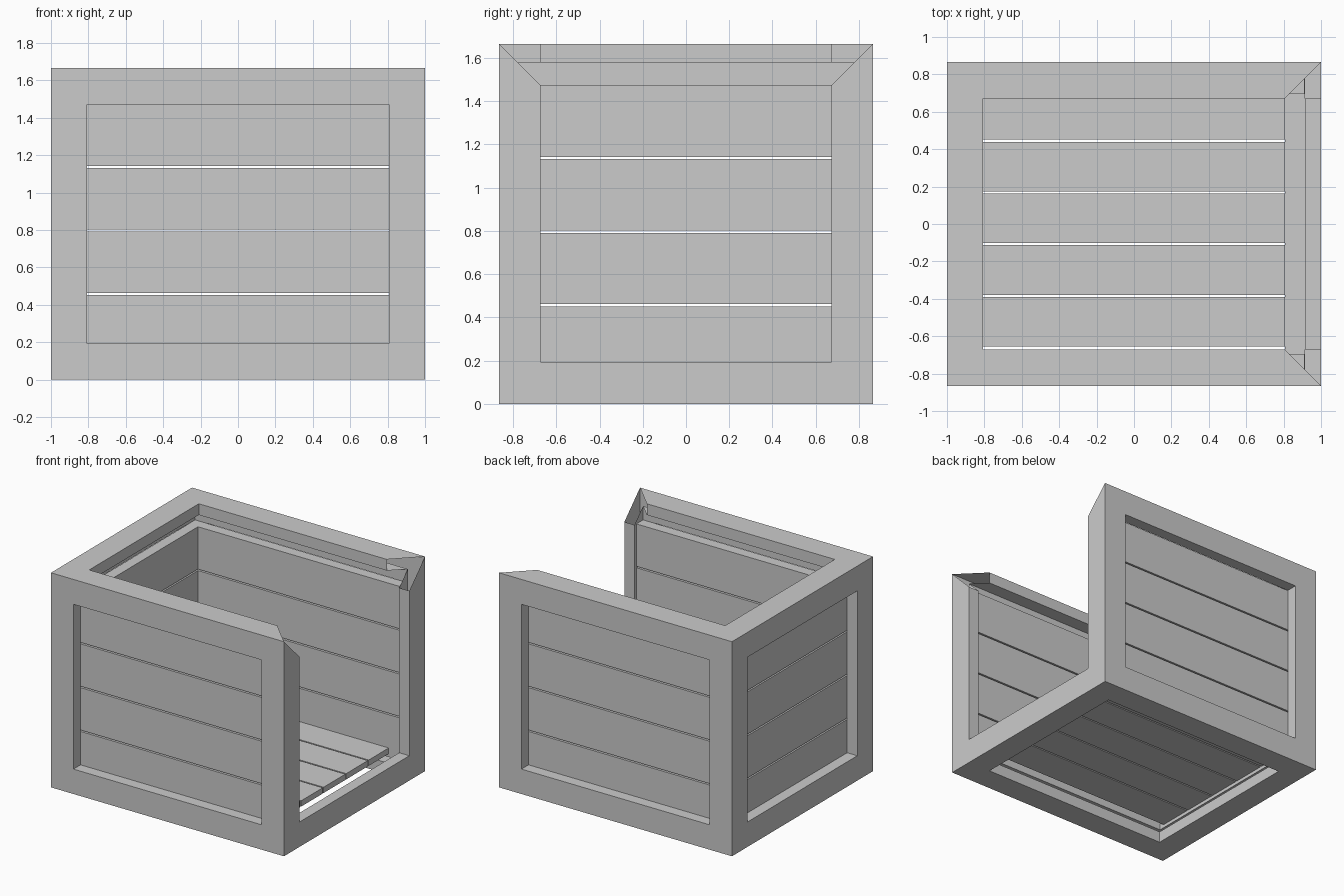
import bpy, bmesh
from mathutils import Vector

if "Cube" in bpy.data.objects:
    bpy.data.objects.remove(bpy.data.objects["Cube"])

HALF = Vector((1.0, 0.865, 0.8325))   # outer half sizes
BOARD = 0.193                         # width of frame boards
THICK = 0.087                         # thickness of frame boards
MID_Z = HALF.z
GAP = 0.011


def finish(name, bm):
    bmesh.ops.remove_doubles(bm, verts=bm.verts, dist=1e-5)
    bmesh.ops.recalc_face_normals(bm, faces=bm.faces)
    mesh = bpy.data.meshes.new(name)
    bm.to_mesh(mesh)
    bm.free()
    obj = bpy.data.objects.new(name, mesh)
    bpy.context.collection.objects.link(obj)
    return obj


def corner(axis, sign, signs, inset, depth):
    """Point on one side of the crate, inset from its edges and sunk by depth."""
    p = Vector((0, 0, MID_Z))
    p[axis] += sign * (HALF[axis] - depth)
    for a, s in signs.items():
        p[a] += s * (HALF[a] - inset)
    return p


# Mitred hollow frame: every side is a ring of four boards; the upper right beam
# is left out and the mitres beside it stay open
bm = bmesh.new()
for axis in range(3):
    b, c = (axis + 1) % 3, (axis + 2) % 3
    for sign in (-1, 1):
        ring = [{b: u, c: v} for u, v in ((-1, -1), (1, -1), (1, 1), (-1, 1))]
        for i in range(4):
            ends = (ring[i], ring[(i + 1) % 4])
            shared = {a: s for a, s in ends[0].items() if ends[1][a] == s}
            shared[axis] = sign
            if shared == {0: 1, 2: 1}:
                continue
            # section of a board: outer edge, hole edge, hole back edge, inner edge
            p, q = [[bm.verts.new(corner(axis, sign, e, ins, d))
                     for ins, d in ((0, 0), (BOARD, 0), (BOARD, THICK), (THICK, THICK))]
                    for e in ends]
            for k in range(3):
                bm.faces.new((p[k], q[k], q[k + 1], p[k + 1]))
finish("crate_frame", bm)


def plank(name, lo, hi):
    bm = bmesh.new()
    bmesh.ops.create_cube(bm, size=1)
    lo, hi = Vector(lo), Vector(hi)
    for v in bm.verts:
        v.co = Vector([(lo[i] + hi[i]) / 2 + v.co[i] * (hi[i] - lo[i]) for i in range(3)])
    finish(name, bm)


# Wall planks: front, back and left, four high, lying against the frame
for i in range(4):
    z0 = 0.117 + 0.34 * i + GAP / 2
    z1 = z0 + 0.34 - GAP
    plank(f"front_plank_{i + 1}", (-0.912, -0.777, z0), (0.912, -0.695, z1))
    plank(f"back_plank_{i + 1}", (-0.912, 0.695, z0), (0.912, 0.777, z1))
    plank(f"left_plank_{i + 1}", (-0.912, -0.695, z0), (-0.83, 0.695, z1))

# Floor planks
for i in range(5):
    y0 = -0.661 + 0.2765 * i + GAP / 2
    y1 = y0 + 0.2765 - GAP
    plank(f"floor_plank_{i + 1}", (-0.83, y0, 0.148), (0.807, min(y1, 0.695), 0.193))
